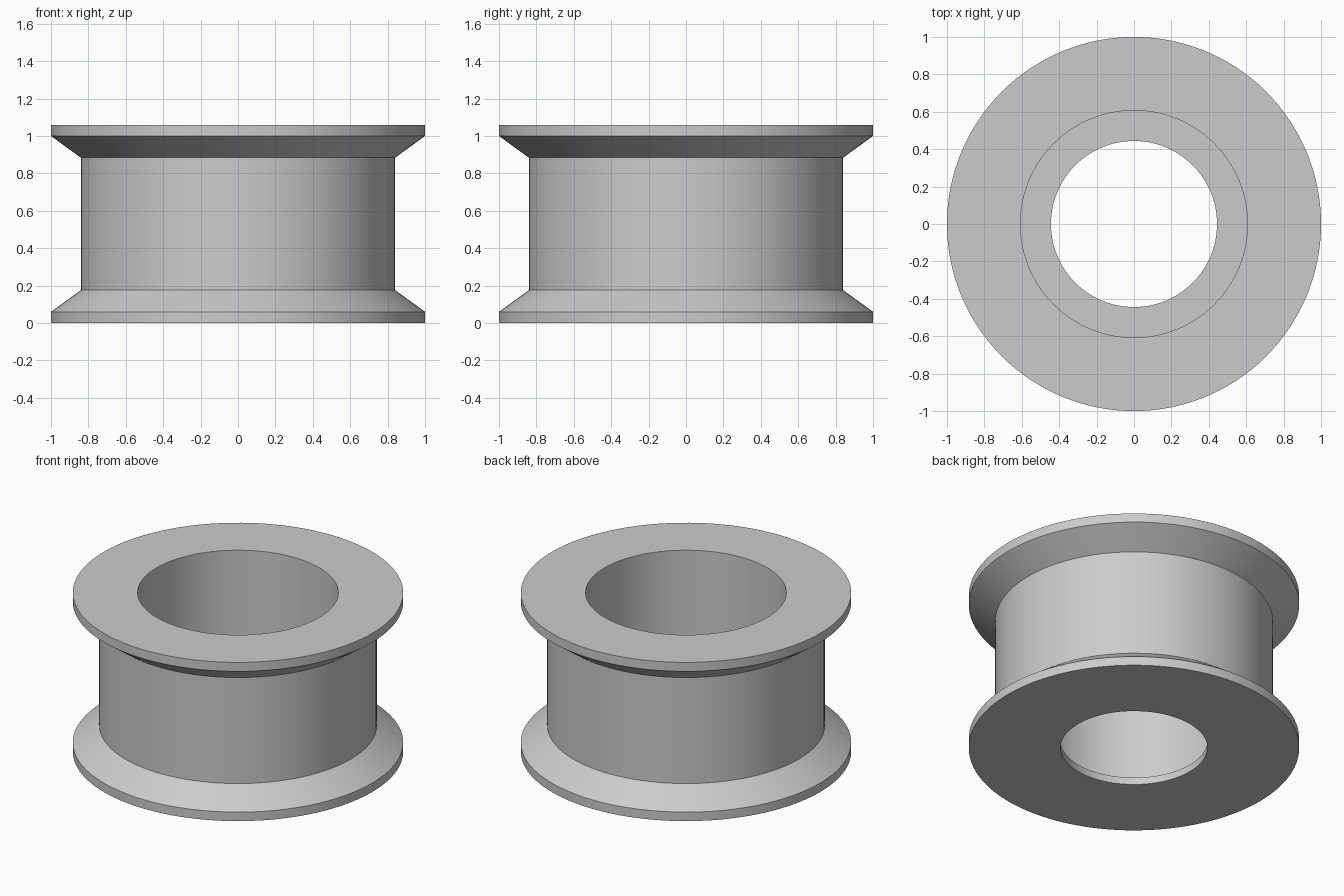
import bpy
import bmesh
import math

SEGMENTS = 128

cube = bpy.data.objects.get("Cube")
if cube:
    bpy.data.objects.remove(cube, do_unlink=True)

# Single plain grey
grey = bpy.data.materials.new("plain_grey")
grey.use_nodes = True
colour = (0.6, 0.6, 0.6, 1)
grey.diffuse_color = colour
grey.node_tree.nodes["Principled BSDF"].inputs["Base Color"].default_value = colour


def lathe(name, profile):
    """Spin a closed (radius, height) profile around z."""
    bm = bmesh.new()
    verts = [bm.verts.new((r, 0, z)) for r, z in profile]
    edges = [bm.edges.new((v, verts[(i + 1) % len(verts)])) for i, v in enumerate(verts)]
    bmesh.ops.spin(bm, geom=verts + edges, cent=(0, 0, 0), axis=(0, 0, 1),
                   angle=math.tau, steps=SEGMENTS, use_merge=True)
    bmesh.ops.remove_doubles(bm, verts=bm.verts, dist=1e-4)
    bmesh.ops.recalc_face_normals(bm, faces=bm.faces)
    mesh = bpy.data.meshes.new(name)
    bm.to_mesh(mesh)
    bm.free()
    mesh.materials.append(grey)
    obj = bpy.data.objects.new(name, mesh)
    bpy.context.collection.objects.link(obj)
    return obj


# Flanged roller: outer groove, wide bore and a thin retaining lip at the base
HEIGHT, RIM, TAPER = 1.06, 0.06, 0.176
FLANGE_R, DRUM_R, BORE_R, LIP_R, LIP_Z = 1.0, 0.84, 0.607, 0.444, 0.048
lower = [(FLANGE_R, 0), (FLANGE_R, RIM), (DRUM_R, TAPER)]
upper = [(r, HEIGHT - z) for r, z in reversed(lower)]
bore = [(BORE_R, HEIGHT), (BORE_R, LIP_Z), (LIP_R, LIP_Z), (LIP_R, 0)]
roller = lathe("flanged_roller", lower + upper + bore)

# Smooth round walls with crisp profile edges
bpy.ops.object.select_all(action='DESELECT')
roller.select_set(True)
bpy.context.view_layer.objects.active = roller
bpy.ops.object.shade_smooth_by_angle(angle=math.radians(25))
